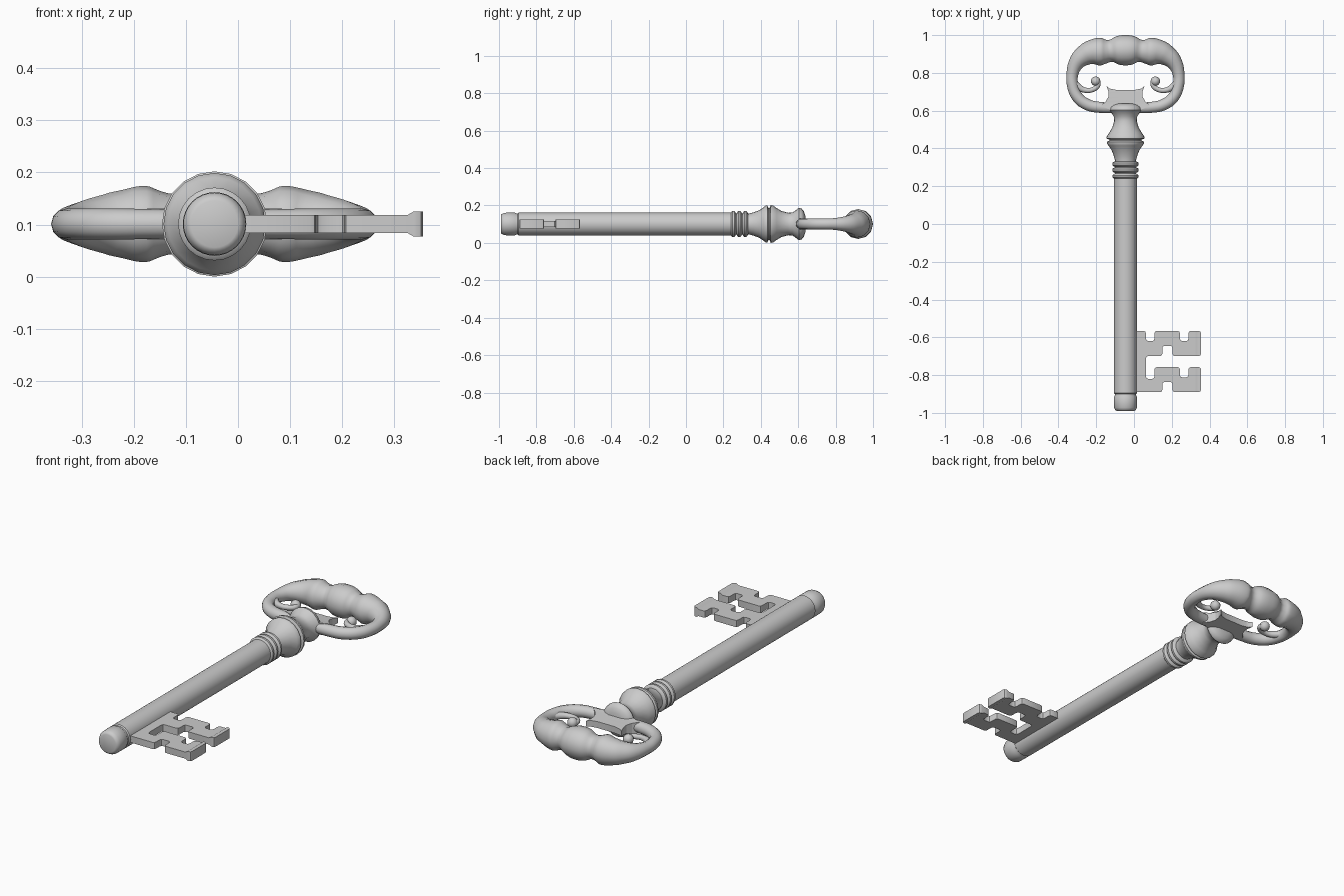
import bpy, bmesh, math
from mathutils import Vector

if "Cube" in bpy.data.objects:
    bpy.data.objects.remove(bpy.data.objects["Cube"], do_unlink=True)

CX, CZ = -0.045, 0.101   # axis of the shaft

steel = bpy.data.materials.new("light_grey_metal")
steel.use_nodes = True
steel.diffuse_color = (0.6, 0.6, 0.6, 1)
steel.node_tree.nodes["Principled BSDF"].inputs["Base Color"].default_value = (0.6, 0.6, 0.6, 1)


def finish(obj, angle=40):
    obj.data.materials.clear()
    obj.data.materials.append(steel)
    bpy.ops.object.select_all(action='DESELECT')
    obj.select_set(True)
    bpy.context.view_layer.objects.active = obj
    bpy.ops.object.shade_smooth_by_angle(angle=math.radians(angle))
    return obj


def from_bmesh(name, bm, angle=40):
    bmesh.ops.recalc_face_normals(bm, faces=bm.faces)
    mesh = bpy.data.meshes.new(name)
    bm.to_mesh(mesh)
    bm.free()
    obj = bpy.data.objects.new(name, mesh)
    bpy.context.collection.objects.link(obj)
    return finish(obj, angle)


def lathe(name, profile, sides):
    """Turn (y, radius) pairs around the shaft axis."""
    bm = bmesh.new()
    rings = []
    for y, r in profile:
        angles = [math.tau * i / sides for i in range(sides)]
        rings.append([bm.verts.new((CX + r * math.sin(a), y, CZ + r * math.cos(a))) for a in angles])
    for a, b in zip(rings, rings[1:]):
        for i in range(sides):
            j = (i + 1) % sides
            bm.faces.new((a[i], a[j], b[j], b[i]))
    bm.faces.new(rings[0])
    bm.faces.new(rings[-1])
    return from_bmesh(name, bm)


def tube(name, points, resolution=4):
    """Round tube through (x from axis, y, radius) points."""
    curve = bpy.data.curves.new(name, 'CURVE')
    curve.dimensions = '3D'
    curve.bevel_depth = 1
    curve.bevel_resolution = 4
    curve.resolution_u = resolution
    curve.use_fill_caps = True
    spline = curve.splines.new('BEZIER')
    spline.radius_interpolation = 'CARDINAL'
    spline.bezier_points.add(len(points) - 1)
    for p, (x, y, r) in zip(spline.bezier_points, points):
        p.co = (CX + x, y, CZ)
        p.radius = r
        p.handle_left_type = p.handle_right_type = 'AUTO'
    obj = bpy.data.objects.new(name, curve)
    bpy.context.collection.objects.link(obj)
    bpy.ops.object.select_all(action='DESELECT')
    obj.select_set(True)
    bpy.context.view_layer.objects.active = obj
    bpy.ops.object.convert(target='MESH')
    return finish(bpy.context.view_layer.objects.active, 50)


def plate(name, outline, half_thickness, cuts=(), round_by=0.0):
    """Flat outline given a thickness that may vary with position."""
    bm = bmesh.new()
    bm.faces.new([bm.verts.new((x, y, 0)) for x, y in outline])
    if round_by:
        bmesh.ops.bevel(bm, geom=bm.verts[:], offset=round_by, segments=2,
                        profile=0.5, affect='VERTICES')
    for co, no in cuts:
        bmesh.ops.bisect_plane(bm, geom=bm.verts[:] + bm.edges[:] + bm.faces[:],
                               plane_co=co, plane_no=no)
    low = bm.verts[:]
    grown = bmesh.ops.extrude_face_region(bm, geom=bm.faces[:], use_keep_orig=True)
    for v in low:
        v.co.z = CZ - half_thickness(v.co)
    for v in grown["geom"]:
        if isinstance(v, bmesh.types.BMVert):
            v.co.z = CZ + half_thickness(v.co)
    return from_bmesh(name, bm, 30)


# Shaft with grooved tip
lathe("shaft", [(-0.99, 0.045), (-0.986, 0.053), (-0.972, 0.06), (-0.915, 0.061),
                (-0.907, 0.056), (-0.9, 0.056), (-0.895, 0.061), (0.25, 0.061)], 32)

# Three rings
for i in range(3):
    y = 0.253 + 0.032 * i
    lathe("ring_%d" % (i + 1), [(y - 0.015, 0.055), (y - 0.011, 0.064), (y - 0.005, 0.07),
                                (y + 0.005, 0.07), (y + 0.011, 0.064), (y + 0.015, 0.055)], 24)

# Turned collar between shaft and bow
lathe("collar", [(0.23, 0.055), (0.335, 0.055), (0.36, 0.062), (0.39, 0.073), (0.415, 0.09),
                 (0.425, 0.098), (0.435, 0.098), (0.441, 0.086), (0.447, 0.086),
                 (0.453, 0.101), (0.465, 0.099), (0.485, 0.085), (0.51, 0.07), (0.545, 0.06),
                 (0.57, 0.062), (0.59, 0.076), (0.603, 0.086), (0.618, 0.083),
                 (0.63, 0.068), (0.638, 0.045)], 20)

# Bow: one loop swelling into the beaded grip at the back
half = [(-0.05, 0.615, 0.028), (-0.14, 0.618, 0.029), (-0.2, 0.631, 0.03), (-0.254, 0.672, 0.03),
        (-0.28, 0.735, 0.03), (-0.28, 0.8, 0.032), (-0.257, 0.857, 0.043), (-0.215, 0.894, 0.056),
        (-0.175, 0.91, 0.066), (-0.132, 0.913, 0.073), (-0.106, 0.914, 0.064),
        (-0.077, 0.917, 0.059), (-0.045, 0.92, 0.074)]
tube("bow", half + [(0, 0.92, 0.08)] + [(-x, y, r) for x, y, r in reversed(half)])

# Inner scrolls with ball ends
scroll = [(-0.278, 0.76, 0.018), (-0.25, 0.727, 0.017), (-0.212, 0.708, 0.014),
          (-0.17, 0.713, 0.013), (-0.146, 0.734, 0.013), (-0.146, 0.756, 0.014)]
for side, sign in (("right", 1), ("left", -1)):
    tube("scroll_" + side, [(sign * x, y, r) for x, y, r in scroll])
    bpy.ops.mesh.primitive_uv_sphere_add(segments=16, ring_count=10, radius=0.025,
                                         location=(CX - sign * 0.158, 0.756, CZ))
    ball = bpy.context.object
    ball.name = "scroll_ball_" + side
    finish(ball)

# Flared plate rising inside the bow, thinning toward its tip
flare = [(-0.07, 0.6), (-0.13, 0.625), (-0.104, 0.65), (-0.09, 0.675), (-0.09, 0.7),
         (-0.1, 0.73), (-0.085, 0.717), (-0.05, 0.71)]
flare = flare + [(-x, y) for x, y in reversed(flare)]
plate("bow_flare", [(CX + x, y) for x, y in flare],
      lambda co: 0.03 - 0.15 * max(0, co.y - 0.62),
      cuts=[(Vector((0, y, 0)), Vector((0, 1, 0))) for y in (0.62, 0.65, 0.675, 0.7, 0.715)])

# Bit: notched plate with a thicker outer edge
x0, x1, x2, x3, x4, x5, x6, x7 = 0.0, 0.063, 0.108, 0.15, 0.204, 0.243, 0.288, 0.355
top, mid_top, mid_low, low = -0.566, -0.699, -0.758, -0.89
notch = 0.054
bit = [(x0, top), (x1, top), (x1, top - notch), (x2, top - notch), (x2, top),
       (x5, top), (x5, top - notch), (x6, top - notch), (x6, top), (x7, top),
       (x7, mid_top), (x4, mid_top), (x4, mid_top + notch), (x3, mid_top + notch),
       (x3, mid_top), (x1, mid_top), (x1, mid_low - 0.062), (x2, mid_low - 0.062), (x2, mid_low),
       (x5, mid_low), (x5, mid_low - notch), (x6, mid_low - notch), (x6, mid_low),
       (x7, mid_low), (x7, low), (x4, low), (x4, low + notch), (x3, low + notch),
       (x3, low), (x0, low)]
plate("bit", bit, lambda co: 0.024 if co.x > 0.333 else 0.017,
      cuts=[(Vector((x, 0, 0)), Vector((1, 0, 0))) for x in (0.325, 0.337)], round_by=0.012)
